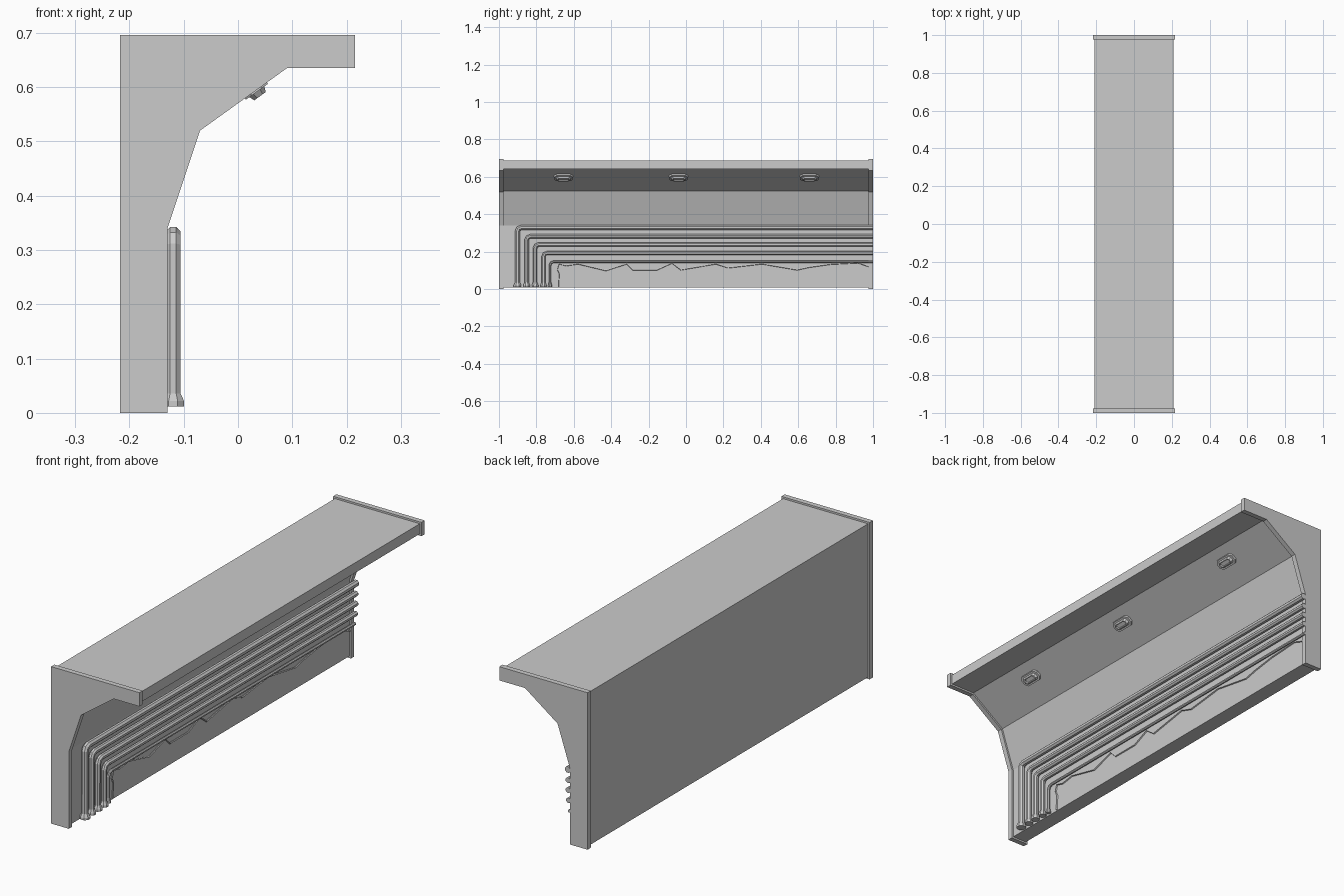
import bpy, bmesh, math
from mathutils import Matrix, Vector

if "Cube" in bpy.data.objects:
    bpy.data.objects.remove(bpy.data.objects["Cube"])

GREY = (0.6, 0.6, 0.6, 1)
grey = bpy.data.materials.new("plain grey")
grey.use_nodes = True
grey.diffuse_color = GREY
grey.node_tree.nodes["Principled BSDF"].inputs["Base Color"].default_value = GREY


def add_mesh(name, bm):
    bmesh.ops.recalc_face_normals(bm, faces=bm.faces)
    mesh = bpy.data.meshes.new(name)
    bm.to_mesh(mesh)
    bm.free()
    mesh.materials.append(grey)
    obj = bpy.data.objects.new(name, mesh)
    bpy.context.collection.objects.link(obj)
    return obj


def extrude_profile(name, profile, y0, y1):
    bm = bmesh.new()
    face = bm.faces.new([bm.verts.new((x, y0, z)) for x, z in profile])
    new = bmesh.ops.extrude_face_region(bm, geom=[face])["geom"]
    bmesh.ops.translate(bm, vec=(0, y1 - y0, 0),
                        verts=[v for v in new if isinstance(v, bmesh.types.BMVert)])
    return add_mesh(name, bm)


def inset_profile(points, d):
    """Move every edge of a counter-clockwise outline inward by d."""
    result = []
    for i, p in enumerate(points):
        p = Vector(p)
        a = (p - Vector(points[i - 1])).normalized()
        b = (Vector(points[(i + 1) % len(points)]) - p).normalized()
        na, nb = Vector((-a.y, a.x)), Vector((-b.y, b.x))
        result.append(p + (na + nb) * d / (1 + na.dot(nb)))
    return result


def tube(name, points, radius, scales, resolution):
    curve = bpy.data.curves.new(name, "CURVE")
    curve.dimensions = "3D"
    curve.bevel_depth = radius
    curve.bevel_resolution = resolution
    curve.use_fill_caps = True
    spline = curve.splines.new("POLY")
    spline.points.add(len(points) - 1)
    for sp, co, s in zip(spline.points, points, scales):
        sp.co = (*co, 1)
        sp.radius = s
        sp.tilt = math.pi / 8
    curve.materials.append(grey)
    obj = bpy.data.objects.new(name, curve)
    bpy.context.collection.objects.link(obj)
    bpy.ops.object.select_all(action="DESELECT")
    obj.select_set(True)
    bpy.context.view_layer.objects.active = obj
    bpy.ops.object.convert(target="MESH")
    for poly in obj.data.polygons:
        poly.use_smooth = False


# Wall with overhanging top, and a slightly larger rib at each end
outline = [(-0.217, 0), (-0.13, 0), (-0.13, 0.34), (-0.07, 0.52),
           (0.09, 0.635), (0.216, 0.635), (0.216, 0.696), (-0.217, 0.696)]
extrude_profile("wall_body", inset_profile(outline, 0.008), -0.98, 0.98)
extrude_profile("front_end_rib", outline, -1, -0.977)
extrude_profile("back_end_rib", outline, 0.977, 1)

# Nested pipes that turn down to flared feet
pipes = [(-0.901, 0.329, 0.0145), (-0.852, 0.282, 0.0125), (-0.807, 0.238, 0.0125),
         (-0.762, 0.193, 0.0115), (-0.727, 0.147, 0.007)]
bend = 0.02
for i, (y, z, r) in enumerate(pipes):
    x = -0.134 + r
    path = [(x, y, 0.012), (x, y, 0.022), (x, y, 0.036), (x, y, z - bend),
            (x, y + bend * 0.3, z - bend * 0.3), (x, y + bend, z), (x, 1, z)]
    tube(f"pipe_{i + 1}", path, r, [1.5, 1.5, 1, 1, 1, 1, 1], 2)

# Thin sagging cable above the floor
cable = [(-0.684, 0.012), (-0.68, 0.08), (-0.69, 0.104), (-0.68, 0.136), (-0.64, 0.126),
         (-0.578, 0.136), (-0.428, 0.1), (-0.316, 0.136), (-0.284, 0.104), (-0.155, 0.104),
         (-0.075, 0.14), (-0.027, 0.104), (0.16, 0.136), (0.225, 0.115), (0.406, 0.136),
         (0.594, 0.104), (0.658, 0.118), (0.77, 0.134), (0.92, 0.142), (0.995, 0.115)]
tube("cable", [(-0.136, y, z) for y, z in cable], 0.004, [1] * len(cable), 0)


# Lamps on the sloped underside: chamfered plate, rim and sunken lens
def lamp(name, y):
    slope = Vector((0.16, 0, 0.115)).normalized()
    normal = Vector((slope.z, 0, -slope.x))
    place = Matrix((slope, Vector((0, 1, 0)), normal)).transposed().to_4x4()
    place.translation = Vector((0.033, y, 0.594)) - normal * 0.008
    rings = [(0.025, 0.05, 0), (0.025, 0.05, 0.011), (0.017, 0.04, 0.011),
             (0.013, 0.034, 0.021), (0.009, 0.028, 0.021), (0.008, 0.026, 0.015)]
    bm = bmesh.new()
    loops = []
    for a, b, h in rings:
        c = a * 0.55
        corners = [(a, b - c), (a - c, b), (c - a, b), (-a, b - c),
                   (-a, c - b), (c - a, -b), (a - c, -b), (a, c - b)]
        loops.append([bm.verts.new((u, v, h)) for u, v in corners])
    for low, high in zip(loops, loops[1:]):
        for k in range(8):
            n = (k + 1) % 8
            bm.faces.new((low[k], low[n], high[n], high[k]))
    bm.faces.new(loops[0])
    bm.faces.new(loops[-1])
    bm.transform(place)
    add_mesh(name, bm)


for label, y in (("front", -0.655), ("middle", -0.04), ("back", 0.66)):
    lamp(label + "_lamp", y)
